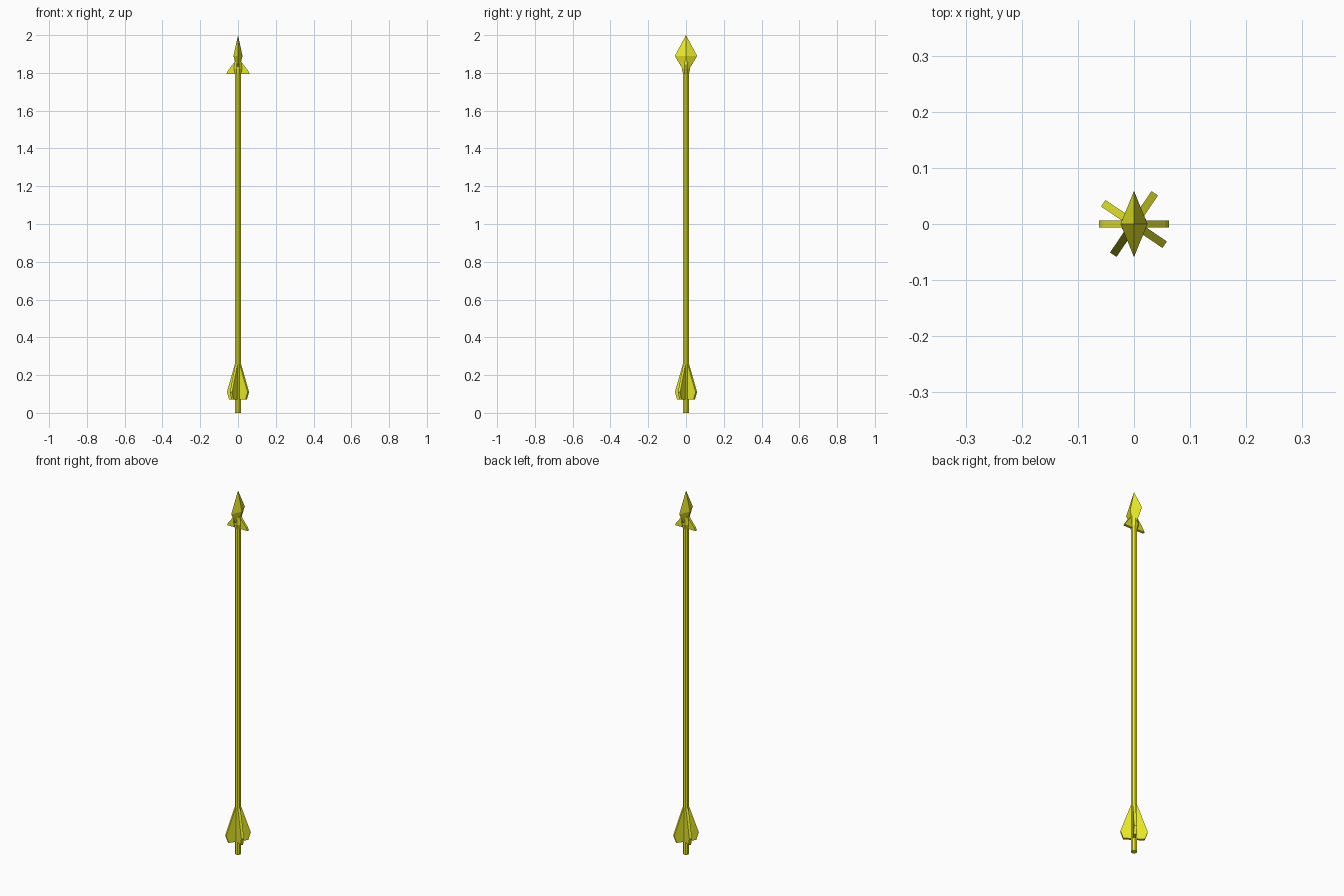
import bpy, bmesh, math
from mathutils import Matrix

if "Cube" in bpy.data.objects:
    bpy.data.objects.remove(bpy.data.objects["Cube"])

mat = bpy.data.materials.new("yellow")
mat.diffuse_color = (0.83, 0.83, 0.02, 1)
mat.use_nodes = True
mat.node_tree.nodes["Principled BSDF"].inputs["Base Color"].default_value = mat.diffuse_color

def make(name, bm):
    bmesh.ops.recalc_face_normals(bm, faces=bm.faces)
    me = bpy.data.meshes.new(name)
    bm.to_mesh(me)
    bm.free()
    me.materials.append(mat)
    ob = bpy.data.objects.new(name, me)
    bpy.context.collection.objects.link(ob)
    return ob

def lathe(name, rings, n, sx=1.0, sy=1.0, turn=0.0):
    """Stack of n-sided rings (radius, z), capped at both ends."""
    bm = bmesh.new()
    loops = []
    for r, z in rings:
        loops.append([bm.verts.new((r * sx * math.cos(turn + math.tau * i / n),
                                    r * sy * math.sin(turn + math.tau * i / n), z))
                      for i in range(n)])
    for a, b in zip(loops, loops[1:]):
        for i in range(n):
            j = (i + 1) % n
            bm.faces.new((a[i], a[j], b[j], b[i]))
    bm.faces.new(loops[0])
    bm.faces.new(loops[-1])
    bmesh.ops.remove_doubles(bm, verts=bm.verts, dist=1e-5)
    return make(name, bm)

def fin(name, profile, thick, angle):
    """Flat plate from a (radius, z) outline, turned about the shaft."""
    bm = bmesh.new()
    face = bm.faces.new([bm.verts.new((r, -thick / 2, z)) for r, z in profile])
    ext = bmesh.ops.extrude_face_region(bm, geom=[face], use_keep_orig=True)
    new = [v for v in ext["geom"] if isinstance(v, bmesh.types.BMVert)]
    bmesh.ops.translate(bm, verts=new, vec=(0, thick, 0))
    bmesh.ops.transform(bm, verts=bm.verts, matrix=Matrix.Rotation(math.radians(angle), 4, 'Z'))
    return make(name, bm)

# Shaft and the collar below the head
lathe("shaft", [(0.016, 0), (0.016, 1.85)], 8, turn=math.pi / 8)
lathe("collar", [(0.017, 1.795), (0.023, 1.82), (0.02, 1.86)], 8, turn=math.pi / 8)

# Diamond arrowhead, wide in y and thin in x
lathe("arrowhead", [(0.3, 1.82), (1.0, 1.89), (0.0001, 2.0)], 4, 0.024, 0.059)

# Side barbs
for k in range(2):
    fin(f"barb_{k + 1}", [(0.005, 1.795), (0.062, 1.795), (0.055, 1.81), (0.008, 1.87)],
        0.013, 180 * k)

# Four feathers
for k in range(4):
    fin(f"feather_{k + 1}", [(0.005, 0.07), (0.052, 0.07), (0.066, 0.11), (0.016, 0.255), (0.005, 0.255)],
        0.014, 56 + 90 * k)
